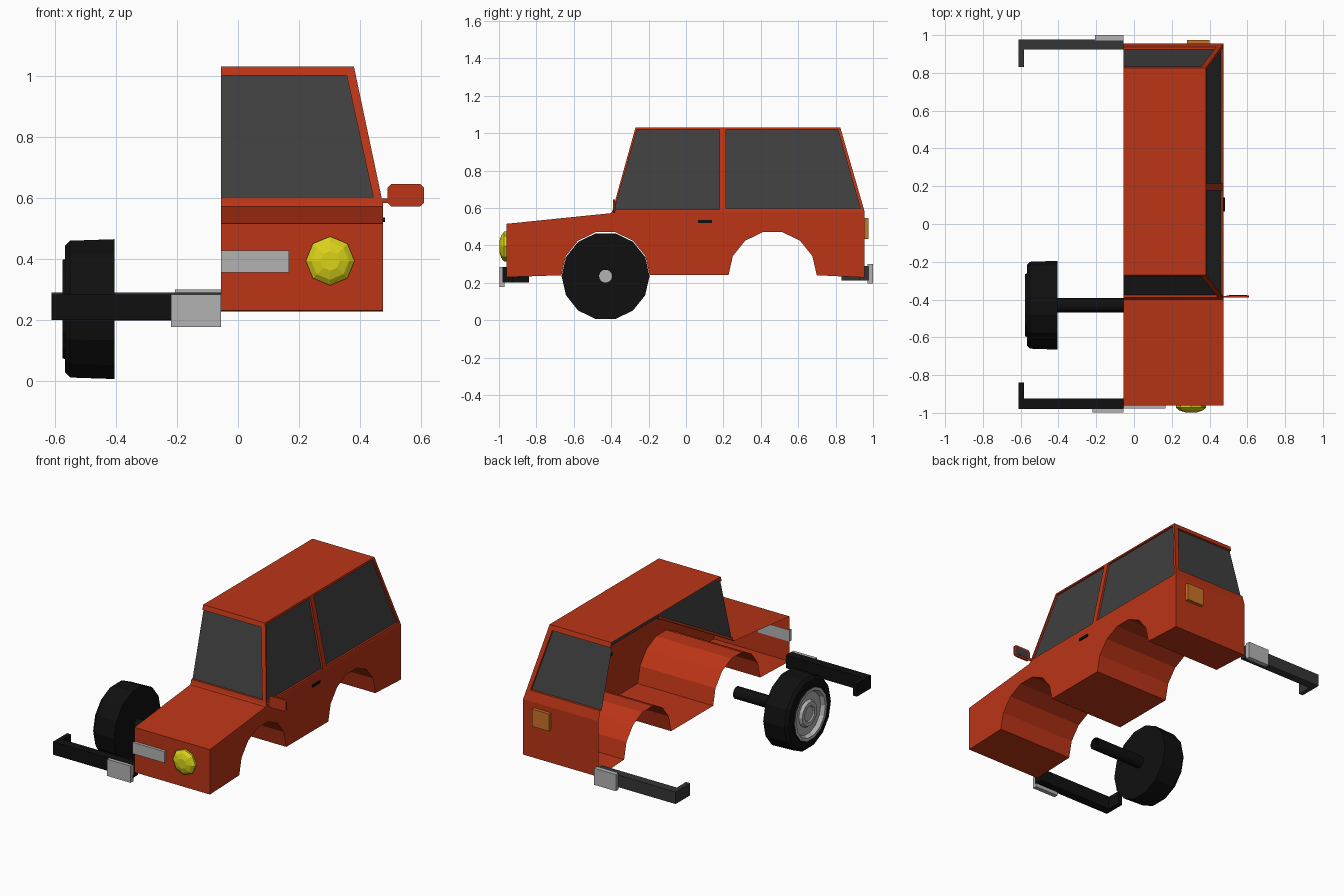
import bpy, bmesh, math
from mathutils import Vector

if "Cube" in bpy.data.objects:
    bpy.data.objects.remove(bpy.data.objects["Cube"])

def mat(name, r, g, b):
    m = bpy.data.materials.new(name)
    m.diffuse_color = (r, g, b, 1)
    m.use_nodes = True
    m.node_tree.nodes["Principled BSDF"].inputs["Base Color"].default_value = m.diffuse_color
    return m

RED = mat("red_paint", 0.5, 0.035, 0.008)
GLASS = mat("dark_glass", 0.05, 0.05, 0.05)
BLACK = mat("black_rubber", 0.005, 0.005, 0.005)
DARK = mat("dark_grey", 0.035, 0.035, 0.035)
CHROME = mat("light_grey", 0.45, 0.45, 0.45)
YELLOW = mat("yellow_lamp", 0.7, 0.65, 0.01)
ORANGE = mat("orange_lamp", 0.6, 0.17, 0.02)

def finish(bm, name, *mats):
    bmesh.ops.remove_doubles(bm, verts=bm.verts, dist=1e-4)
    bmesh.ops.recalc_face_normals(bm, faces=bm.faces)
    me = bpy.data.meshes.new(name)
    bm.to_mesh(me)
    bm.free()
    for m in mats:
        me.materials.append(m)
    ob = bpy.data.objects.new(name, me)
    bpy.context.collection.objects.link(ob)
    return ob

def face(bm, pts, index=0):
    f = bm.faces.new([bm.verts.new(p) for p in pts])
    f.material_index = index

def prism(name, pts, axis, lo, hi, m):
    """Extrude a 2D outline along z ('z') or y ('y')."""
    bm = bmesh.new()
    put = (lambda a, b, t: (a, b, t)) if axis == 'z' else (lambda a, b, t: (a, t, b))
    f = bm.faces.new([bm.verts.new(put(a, b, lo)) for a, b in pts])
    ex = bmesh.ops.extrude_face_region(bm, geom=[f])
    d = Vector(put(0, 0, hi - lo))
    bmesh.ops.translate(bm, vec=d, verts=[v for v in ex['geom'] if isinstance(v, bmesh.types.BMVert)])
    return finish(bm, name, m)

def box(name, x0, x1, y0, y1, z0, z1, m):
    return prism(name, [(x0, y0), (x1, y0), (x1, y1), (x0, y1)], 'z', z0, z1, m)

def lathe(bm, profile, centre, n, index=0):
    """Revolve (x, radius) points about an x-parallel axis."""
    cy, cz = centre
    def pt(x, r, k):
        a = 2 * math.pi * k / n
        return (x, cy + r * math.cos(a), cz + r * math.sin(a))
    for (xa, ra), (xb, rb) in zip(profile, profile[1:]):
        for k in range(n):
            q = [pt(xa, ra, k), pt(xa, ra, k + 1), pt(xb, rb, k + 1)]
            if rb > 0:
                q.append(pt(xb, rb, k))
            face(bm, q, index)

# Body shell: half car, open along its inner edge
XI, XO, XR = -0.055, 0.475, 0.38
BELT, ROOF = 0.58, 1.03
YF, YRF, YRR, YB = -0.395, -0.27, 0.825, 0.955

def arch(cy, r=0.236):
    return [(cy - r * math.cos(math.pi * k / 7), 0.24 + r * math.sin(math.pi * k / 7)) for k in range(8)]

lower = ([(YF, BELT), (-0.40, 0.572), (-0.96, 0.515), (-0.96, 0.23)]
         + arch(-0.43) + arch(0.463) + [(YB, 0.228), (YB, BELT)])
bm = bmesh.new()
face(bm, [(XO, y, z) for y, z in lower])
for (ya, za), (yb, zb) in zip(lower, lower[1:]):
    face(bm, [(XI, ya, za), (XO, ya, za), (XO, yb, zb), (XI, yb, zb)])
face(bm, [(XI, YRF, ROOF), (XR, YRF, ROOF), (XR, YRR, ROOF), (XI, YRR, ROOF)])

def window(outer, inner, depth):
    """Frame around a recessed glass pane."""
    d = Vector(depth)
    outer, inner = [Vector(p) for p in outer], [Vector(p) for p in inner]
    for i in range(4):
        j = (i + 1) % 4
        if abs(inner[i].x - XI) < 1e-4 and abs(inner[j].x - XI) < 1e-4:
            continue
        face(bm, [outer[i], outer[j], inner[j], inner[i]])
        face(bm, [inner[i], inner[j], inner[j] + d, inner[i] + d])
    face(bm, [p + d for p in inner], 1)

def slope(z, a, b):
    return a + (b - a) * (z - BELT) / (ROOF - BELT)

def end_window(ya, yb, z0, z1, depth):
    def p(x, z):
        return (x, slope(z, ya, yb), z)
    window([p(XI, BELT), p(XO, BELT), p(XR, ROOF), p(XI, ROOF)],
           [p(XI, z0), p(slope(z0, XO, XR) - 0.027, z0), p(slope(z1, XO, XR) - 0.03, z1), p(XI, z1)], depth)

def side_window(outer, inner):
    window(*[[(slope(z, XO, XR), y, z) for y, z in q] for q in (outer, inner)], (-0.012, 0, 0))

end_window(YF, YRF, 0.602, 1.0, (0, 0.012, 0))
end_window(YB, YRR, 0.64, 1.0, (0, -0.014, 0))
side_window([(YF, BELT), (0.197, BELT), (0.197, ROOF), (YRF, ROOF)],
            [(-0.382, 0.592), (0.178, 0.592), (0.178, 1.018), (-0.262, 1.018)])
side_window([(0.197, BELT), (YB, BELT), (YRR, ROOF), (0.197, ROOF)],
            [(0.215, 0.597), (0.932, 0.597), (0.812, 1.018), (0.215, 1.018)])
finish(bm, "body_shell", RED, GLASS)

# Headlight: eight-sided dome
bm = bmesh.new()
rings = [(0.08, -0.96), (0.08, -0.972), (0.062, -0.987), (0.032, -0.997)]
loops = [[(0.302 + r * math.sin(k * math.pi / 4), y, 0.393 + r * math.cos(k * math.pi / 4)) for k in range(8)]
         for r, y in rings]
for a, b in zip(loops, loops[1:]):
    for k in range(8):
        j = (k + 1) % 8
        face(bm, [a[k], a[j], b[j], b[k]])
face(bm, loops[-1])
finish(bm, "headlight", YELLOW)

# Small body fittings
box("grille", XI, 0.167, -0.978, -0.958, 0.355, 0.427, CHROME)
box("tail_light", 0.28, 0.40, 0.953, 0.975, 0.435, 0.545, ORANGE)
box("door_handle", 0.47, 0.482, 0.065, 0.14, 0.52, 0.535, BLACK)

# Wing mirror with clipped corners
mx0, mx1, mz0, mz1, c = 0.49, 0.61, 0.572, 0.645, 0.012
prism("wing_mirror", [(mx0 + c, mz0), (mx1 - c, mz0), (mx1, mz0 + c), (mx1, mz1 - c), (mx1 - c, mz1),
                      (mx0 + c, mz1), (mx0, mz1 - c), (mx0, mz0 + c)], 'y', -0.39, -0.379, RED)
box("mirror_glass", mx0 + c, mx1 - c, -0.380, -0.377, mz0 + c, mz1 - c, GLASS)
box("mirror_stem", 0.465, 0.50, -0.388, -0.381, 0.583, 0.597, RED)

# Bumpers with wrapped ends, and their plates
def bumper(name, s, inner, outer, tip, z0, z1, m):
    prism(name, [(XI, s * outer), (-0.612, s * outer), (-0.612, s * tip), (-0.583, s * tip),
                 (-0.583, s * inner), (XI, s * inner)], 'z', z0, z1, m)

bumper("front_bumper", -1, 0.925, 0.98, 0.84, 0.2, 0.283, BLACK)
bumper("rear_bumper", 1, 0.925, 0.978, 0.832, 0.213, 0.29, DARK)
box("front_plate", -0.22, XI, -0.998, -0.97, 0.177, 0.283, CHROME)
box("rear_plate", -0.207, XI, 0.97, 1.0, 0.195, 0.30, CHROME)

# Wheel, rim and axle
bm = bmesh.new()
hub = (-0.43, 0.235)
lathe(bm, [(-0.405, 0.035), (-0.405, 0.235), (-0.55, 0.23), (-0.567, 0.213), (-0.567, 0.168),
           (-0.576, 0.165)], hub, 14)
lathe(bm, [(-0.576, 0.165), (-0.576, 0.145), (-0.55, 0.135), (-0.55, 0.085), (-0.568, 0.075),
           (-0.568, 0.05), (-0.56, 0.045), (-0.56, 0)], hub, 14, 1)
finish(bm, "front_wheel", BLACK, CHROME)
bm = bmesh.new()
lathe(bm, [(-0.41, 0.038), (XI, 0.038)], hub, 14)
finish(bm, "front_axle", BLACK)
